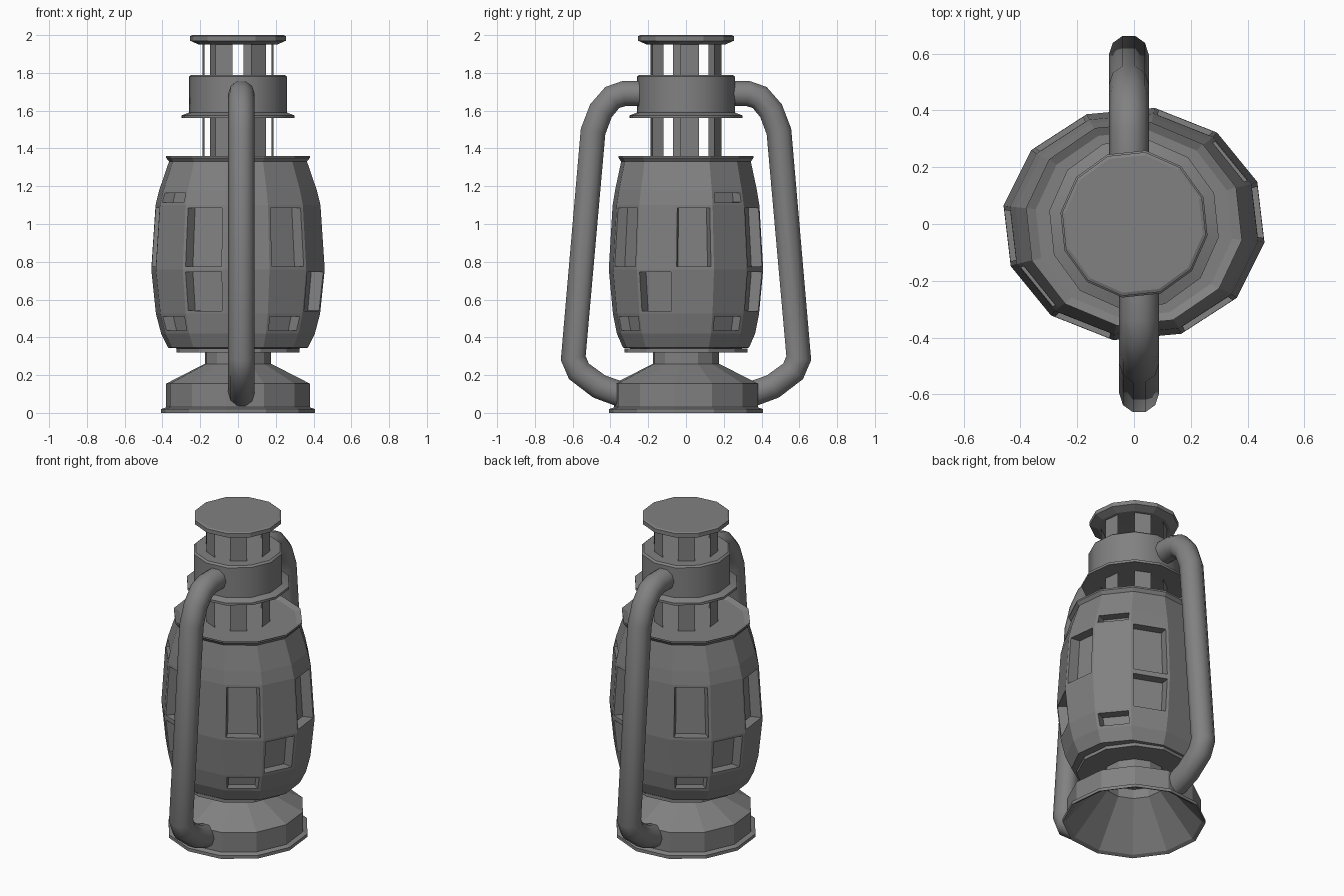
import bpy, bmesh, math

if "Cube" in bpy.data.objects:
    bpy.data.objects.remove(bpy.data.objects["Cube"])

SIDES = 12
PHASE = math.radians(-9)

# dull dark metal used on every part
metal = bpy.data.materials.new("dark_metal")
metal.diffuse_color = (0.22, 0.22, 0.22, 1)
metal.use_nodes = True
metal.node_tree.nodes["Principled BSDF"].inputs["Base Color"].default_value = metal.diffuse_color


def ring_point(k, r, z, ratio=1.0):
    a = PHASE + k * 2 * math.pi / SIDES
    return (r * math.cos(a), r * ratio * math.sin(a), z)


def finish(name, bm, smooth=None):
    me = bpy.data.meshes.new(name)
    bm.to_mesh(me)
    bm.free()
    me.materials.append(metal)
    ob = bpy.data.objects.new(name, me)
    bpy.context.collection.objects.link(ob)
    if smooth:
        bpy.ops.object.select_all(action='DESELECT')
        ob.select_set(True)
        bpy.context.view_layer.objects.active = ob
        bpy.ops.object.shade_smooth_by_angle(angle=math.radians(smooth))
    return ob


def lathe(name, profile, recess=None, smooth=None):
    """Spin (radius, z[, y ratio]) points; recess = {row: columns} pushed in as panes."""
    bm = bmesh.new()
    rings = []
    for r, z, *ratio in profile:
        q = ratio[0] if ratio else 1.0
        if r == 0:
            rings.append([bm.verts.new((0, 0, z))] * SIDES)
        else:
            rings.append([bm.verts.new(ring_point(k, r, z, q)) for k in range(SIDES)])
    panes = []
    for row, (a, b) in enumerate(zip(rings, rings[1:])):
        for k in range(SIDES):
            n = (k + 1) % SIDES
            corners = list(dict.fromkeys((a[k], a[n], b[n], b[k])))
            f = bm.faces.new(corners)
            if recess and k % 6 in recess.get(row, ()):
                panes.append(f)
    # inset each pane, then sink it toward the axis
    if panes:
        bm.normal_update()
        bmesh.ops.inset_individual(bm, faces=panes, thickness=0.022)
        for f in bmesh.ops.extrude_discrete_faces(bm, faces=panes)['faces']:
            for v in f.verts:
                v.co.x *= 0.86
                v.co.y *= 0.86
    return finish(name, bm, smooth)


def posts(name, r, z0, z1):
    """Six thin upright slats on alternate sides of the twelve-gon."""
    bm = bmesh.new()
    for k in range(0, SIDES, 2):
        bm.faces.new([bm.verts.new(p) for p in (
            ring_point(k, r, z0), ring_point(k + 1, r, z0),
            ring_point(k + 1, r, z1), ring_point(k, r, z1))])
    finish(name, bm)


def handle(name, side):
    """Side tube, repeated by half-turn about z."""
    path = [(0.23, 1.69), (0.33, 1.69), (0.39, 1.67), (0.45, 1.60), (0.492, 1.49),
            (0.597, 0.29), (0.567, 0.22), (0.46, 0.14), (0.35, 0.10)]
    cu = bpy.data.curves.new(name, 'CURVE')
    cu.dimensions = '3D'
    cu.bevel_depth = 0.07
    cu.bevel_resolution = 3
    cu.use_fill_caps = True
    cu.materials.append(metal)
    sp = cu.splines.new('POLY')
    sp.points.add(len(path) - 1)
    for p, (y, z) in zip(sp.points, path):
        p.co = (-0.018 * side, y * side, z, 1)
    ob = bpy.data.objects.new(name, cu)
    bpy.context.collection.objects.link(ob)
    bpy.ops.object.select_all(action='DESELECT')
    ob.select_set(True)
    bpy.context.view_layer.objects.active = ob
    bpy.ops.object.convert(target='MESH')
    bpy.ops.object.shade_smooth_by_angle(angle=math.radians(50))


# foot with a conical hollow underneath
lathe("base", [(0.175, 0.32), (0.175, 0.26), (0.39, 0.01), (0.412, 0.0), (0.412, 0.02),
               (0.385, 0.03), (0.385, 0.155), (0.178, 0.26), (0.178, 0.32)])
# plate carrying the globe
lathe("lower_plate", [(0, 0.32), (0.33, 0.32), (0.33, 0.34), (0, 0.34)])
# faceted globe with sunken panes
lathe("globe", [(0.30, 0.34, 0.9), (0.375, 0.345, 0.9), (0.412, 0.42, 0.9), (0.44, 0.525, 0.89),
                (0.465, 0.76, 0.89), (0.442, 1.10, 0.89), (0.422, 1.18, 0.90),
                (0.37, 1.33, 0.94)],
      recess={2: (1, 4), 3: (2, 5), 4: (0, 2, 4), 5: (1,)})
# flared rim and lid on the globe
lathe("globe_rim", [(0.365, 1.325, 0.94), (0.385, 1.35, 0.94), (0.385, 1.36, 0.94),
                    (0.35, 1.345, 0.95), (0, 1.345)])
posts("lower_slats", 0.19, 1.34, 1.57)
# canister with bottom flange
lathe("canister", [(0, 1.565), (0.25, 1.565), (0.302, 1.56), (0.302, 1.575), (0.262, 1.59),
                   (0.262, 1.78), (0.25, 1.79), (0, 1.79)], smooth=35)
posts("upper_slats", 0.19, 1.78, 1.97)
# chimney cap
lathe("cap", [(0, 1.955), (0.21, 1.95), (0.256, 1.97), (0.256, 1.995), (0.245, 2.0), (0, 2.0)])
for side, label in ((1, "back"), (-1, "front")):
    handle(label + "_handle_tube", side)
